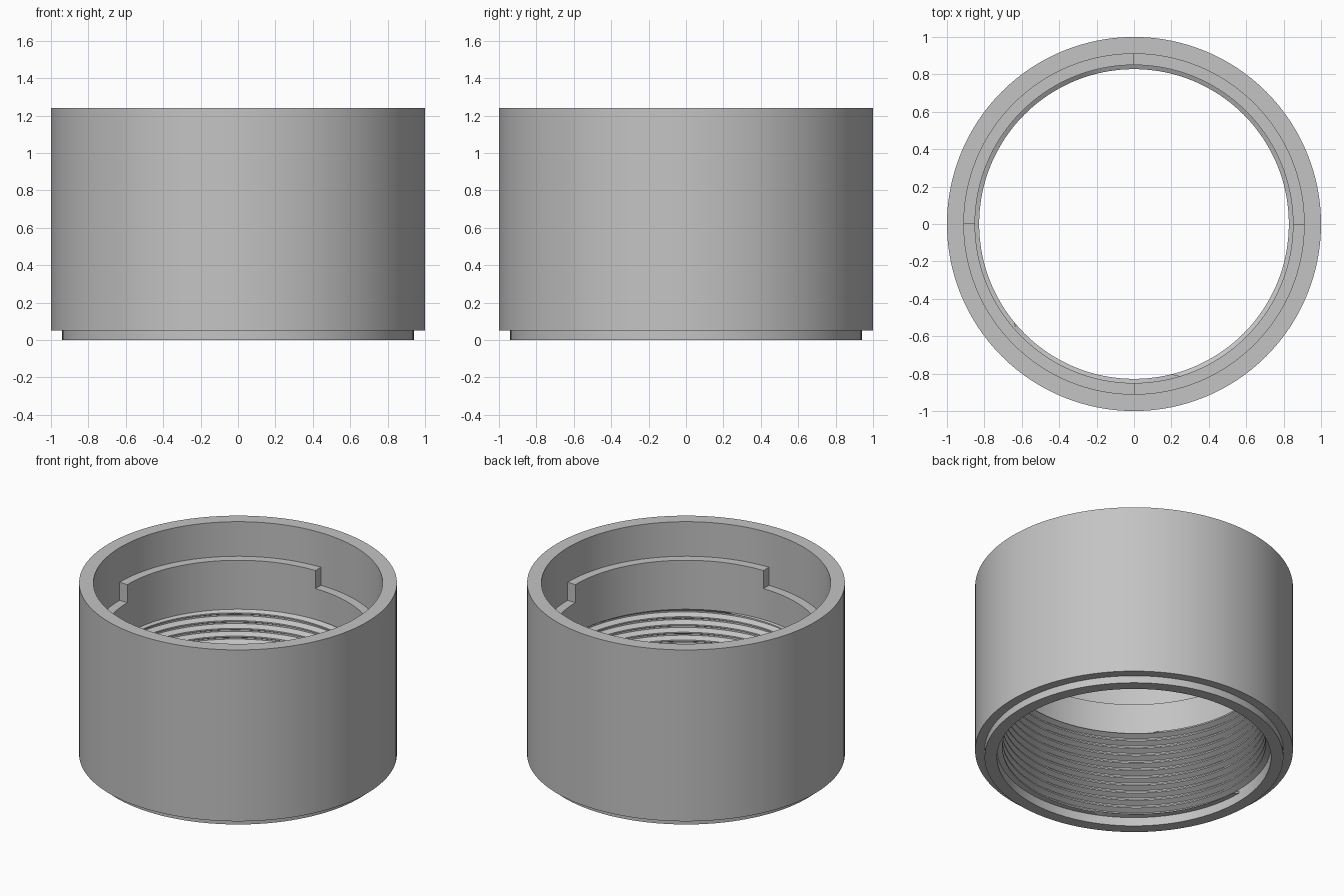
import bpy, bmesh, math

SEG = 128
HIGH, LOW = 1.0, 0.875          # bayonet ledge heights
BORE, MOUTH = 0.85, 0.862       # bore radius above and below the thread
T_BOTTOM, T_TOP = 0.06, 0.66    # thread range
ROOT, CREST, PITCH = 0.862, 0.828, 0.054

cube = bpy.data.objects.get("Cube")
if cube:
    bpy.data.objects.remove(cube, do_unlink=True)

grey = bpy.data.materials.new("plain grey")
grey.use_nodes = True
colour = (0.55, 0.55, 0.55, 1)
grey.diffuse_color = colour
grey.node_tree.nodes["Principled BSDF"].inputs["Base Color"].default_value = colour


def skin(name, columns, closed):
    """Join columns of (angle, [(radius, z), ...]) into a smooth-shaded surface."""
    bm = bmesh.new()
    grid = [[bm.verts.new((r * math.cos(a), r * math.sin(a), z)) for r, z in pts]
            for a, pts in columns]
    for left, right in zip(grid, grid[1:]):
        for i in range(len(left) - 1):
            bm.faces.new((left[i], right[i], right[i + 1], left[i + 1]))
    bmesh.ops.remove_doubles(bm, verts=bm.verts, dist=1e-5)
    if closed:
        bmesh.ops.dissolve_degenerate(bm, edges=bm.edges, dist=1e-6)
    mesh = bpy.data.meshes.new(name)
    bm.to_mesh(mesh)
    bm.free()
    obj = bpy.data.objects.new(name, mesh)
    bpy.context.collection.objects.link(obj)
    mesh.materials.append(grey)
    bpy.ops.object.select_all(action='DESELECT')
    obj.select_set(True)
    bpy.context.view_layer.objects.active = obj
    bpy.ops.object.shade_smooth_by_angle(angle=math.radians(30))
    return obj


def body_profile(ledge):
    """Bottom lip, outer wall, rim, counterbore, ledge and bore."""
    return [(MOUTH, T_BOTTOM), (MOUTH, 0), (0.94, 0), (0.94, 0.05), (1, 0.05),
            (1, 1.24), (0.91, 1.24), (0.91, HIGH), (0.91, ledge),
            (BORE, ledge), (BORE, LOW), (BORE, T_TOP)]


# Ring body: the ledge alternates between two heights in each quadrant
columns = []
for quadrant in range(4):
    profile = body_profile(HIGH if quadrant % 2 else LOW)
    for i in range(SEG // 4 + 1):
        columns.append(((quadrant + 4 * i / SEG) * math.pi / 2, profile))
columns.append((2 * math.pi, body_profile(LOW)))
skin("ring_body", columns, True)


# Internal thread: a trapezoid profile climbing one pitch per turn
def thread_profile(rise):
    pts = [(BORE, T_TOP)]
    turns = int((T_TOP - T_BOTTOM) / PITCH) + 2
    for k in range(turns, -2, -1):
        for part, r in ((0.82, ROOT), (0.5, CREST), (0.32, CREST), (0.0, ROOT)):
            z = T_BOTTOM + (k + part + rise) * PITCH
            if z >= T_TOP:
                pts.append((BORE, T_TOP))
            elif z <= T_BOTTOM:
                pts.append((MOUTH, T_BOTTOM))
            else:
                pts.append((r, z))
    return pts + [(MOUTH, T_BOTTOM)]


skin("inner_thread",
     [(2 * math.pi * i / SEG, thread_profile(i / SEG)) for i in range(SEG + 1)], False)
